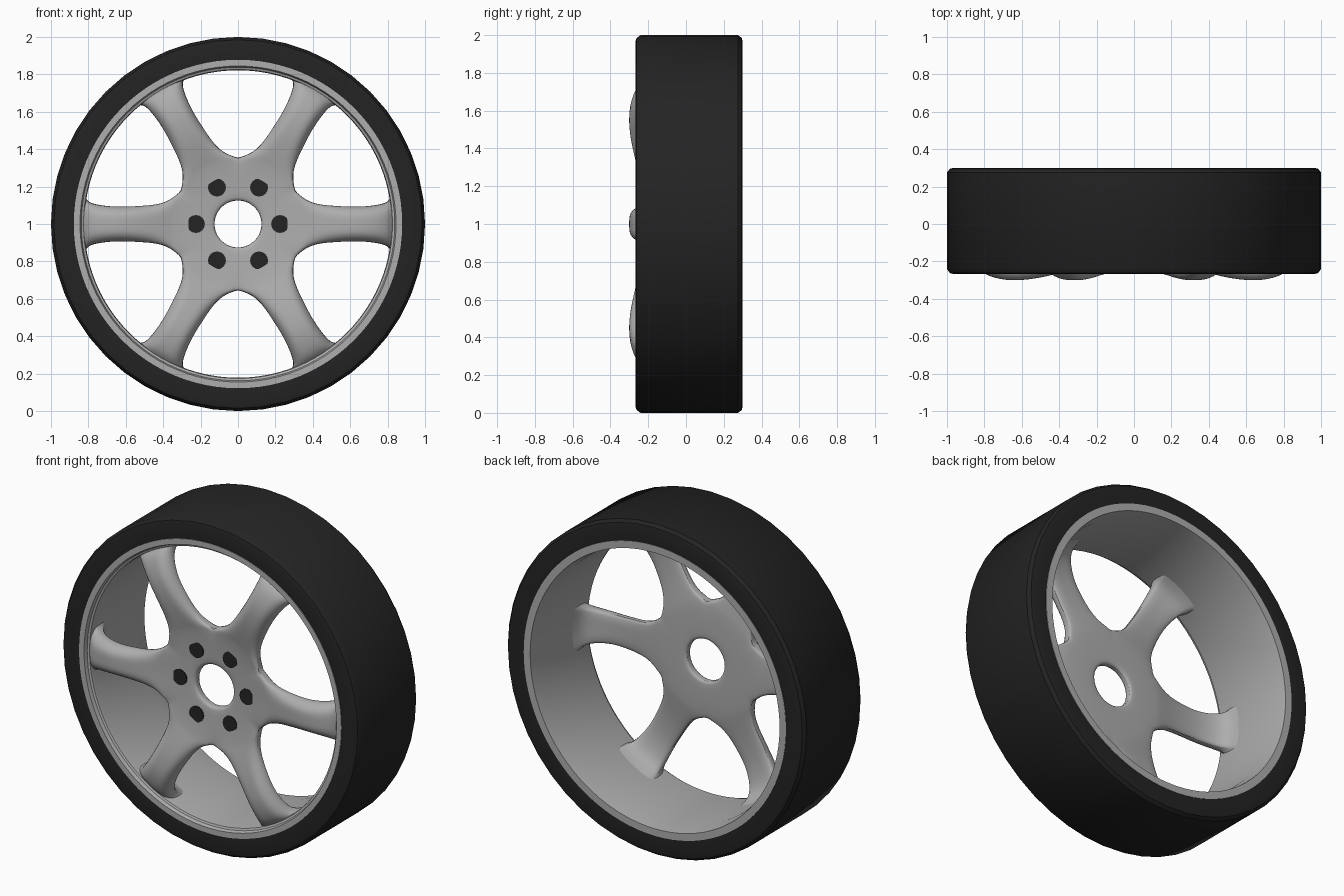
import bpy, bmesh, math

cube = bpy.data.objects.get("Cube")
if cube:
    bpy.data.objects.remove(cube)


def material(name, value, rough):
    m = bpy.data.materials.new(name)
    m.use_nodes = True
    colour = (value, value, value, 1)
    m.diffuse_color = colour
    bsdf = m.node_tree.nodes["Principled BSDF"]
    bsdf.inputs["Base Color"].default_value = colour
    bsdf.inputs["Roughness"].default_value = rough
    return m


rubber = material("black rubber", 0.017, 0.8)
silver = material("silver alloy", 0.42, 0.5)
AXLE = 1.0  # height of the wheel centre


def polar(r, y, a):
    return (r * math.cos(a), y, AXLE + r * math.sin(a))


def finish(bm, name, mat, angle=35, subdiv=0):
    bmesh.ops.remove_doubles(bm, verts=bm.verts, dist=0.0005)
    bmesh.ops.recalc_face_normals(bm, faces=bm.faces)
    mesh = bpy.data.meshes.new(name)
    bm.to_mesh(mesh)
    bm.free()
    mesh.materials.append(mat)
    ob = bpy.data.objects.new(name, mesh)
    bpy.context.collection.objects.link(ob)
    if subdiv:
        mod = ob.modifiers.new("smooth", "SUBSURF")
        mod.levels = mod.render_levels = subdiv
    bpy.ops.object.select_all(action="DESELECT")
    ob.select_set(True)
    bpy.context.view_layer.objects.active = ob
    bpy.ops.object.shade_smooth_by_angle(angle=math.radians(angle))
    return ob


def lathe(name, profile, mat, sides):
    """Revolve a closed (radius, y) profile around the axle."""
    bm = bmesh.new()
    rings = [[bm.verts.new(polar(r, y, math.tau * i / sides)) for r, y in profile]
             for i in range(sides)]
    n = len(profile)
    for i in range(sides):
        a, b = rings[i], rings[(i + 1) % sides]
        for j in range(n):
            k = (j + 1) % n
            bm.faces.new((a[j], a[k], b[k], b[j]))
    return finish(bm, name, mat)


# Tyre with small shoulder chamfers
lathe("tyre", [(0.87, -0.262), (0.965, -0.268), (0.985, -0.262), (1.0, -0.24),
               (1.0, 0.275), (0.985, 0.295), (0.965, 0.3), (0.87, 0.295)], rubber, 48)

# Rim barrel with a stepped front lip
lathe("rim_barrel", [(0.878, -0.266), (0.845, -0.266), (0.838, -0.245), (0.826, -0.24),
                     (0.822, -0.22), (0.822, 0.2), (0.835, 0.298), (0.878, 0.298)],
      silver, 96)

# Hub and six spokes: radius, half angle in degrees, front y, back y
ROWS = [(0.125, 30, -0.222, -0.185), (0.135, 30, -0.23, -0.18), (0.2, 30, -0.233, -0.18),
        (0.28, 30, -0.24, -0.182), (0.33, 30, -0.247, -0.185), (0.352, 30, -0.251, -0.188),
        (0.365, 25.3, -0.254, -0.19), (0.38, 20.9, -0.258, -0.192), (0.412, 16, -0.266, -0.197),
        (0.47, 12.4, -0.28, -0.205), (0.53, 10.6, -0.292, -0.21), (0.6, 8.9, -0.3, -0.212),
        (0.66, 8.1, -0.302, -0.208), (0.72, 7.8, -0.294, -0.195), (0.77, 7.9, -0.28, -0.175),
        (0.8, 8.3, -0.265, -0.145), (0.815, 8.9, -0.252, -0.11), (0.83, 10, -0.235, -0.06)]
TIP = 5  # row where the windows begin
COLS = 12

bm = bmesh.new()
for s in range(6):
    front, back = [], []
    for r, half, yf, yb in ROWS:
        ramp = min(1, max(0, (r - 0.3) / 0.25))
        f_row, b_row = [], []
        for c in range(COLS + 1):
            t = 2 * c / COLS - 1
            a = math.radians(60 * s + half * t)
            f_row.append(bm.verts.new(polar(r, yf + 0.05 * ramp * t ** 4, a)))
            b_row.append(bm.verts.new(polar(r, yb - 0.012 * ramp * t ** 4, a)))
        front.append(f_row)
        back.append(b_row)
    for i in range(len(ROWS) - 1):
        for c in range(COLS):
            for g in (front, back):
                bm.faces.new((g[i][c], g[i][c + 1], g[i + 1][c + 1], g[i + 1][c]))
        if i >= TIP:  # window walls
            for c in (0, COLS):
                bm.faces.new((front[i][c], front[i + 1][c], back[i + 1][c], back[i][c]))
    for c in range(COLS):  # centre bore wall
        bm.faces.new((front[0][c], front[0][c + 1], back[0][c + 1], back[0][c]))
finish(bm, "hub_and_spokes", silver, angle=50, subdiv=1)

# Bolt recesses around the hub
for i in range(6):
    bm = bmesh.new()
    x, y, z = polar(0.225, -0.239, math.radians(60 * i))
    for depth in (0, 0.009):
        ring = [bm.verts.new((x + 0.048 * math.cos(math.tau * k / 16), y + depth,
                              z + 0.048 * math.sin(math.tau * k / 16))) for k in range(16)]
        bm.faces.new(ring)
        if depth:
            for k in range(16):
                n = (k + 1) % 16
                bm.faces.new((first[k], first[n], ring[n], ring[k]))
        first = ring
    finish(bm, f"bolt_recess_{i + 1}", rubber)
